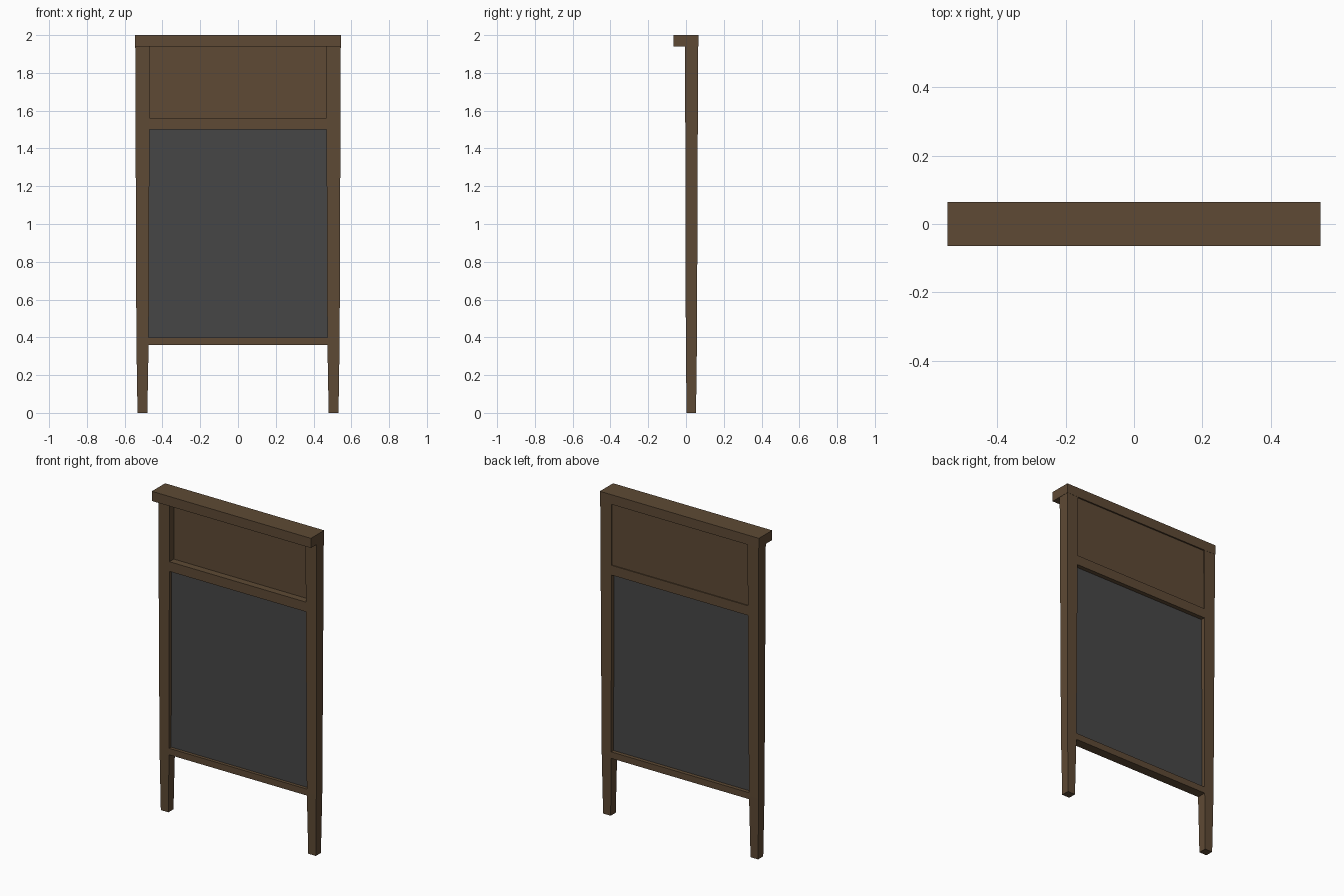
import bpy
import bmesh

cube = bpy.data.objects.get("Cube")
if cube:
    bpy.data.objects.remove(cube, do_unlink=True)


def material(name, rgb):
    m = bpy.data.materials.new(name)
    m.use_nodes = True
    m.diffuse_color = (*rgb, 1)
    m.node_tree.nodes["Principled BSDF"].inputs["Base Color"].default_value = (*rgb, 1)
    return m


wood = material("brown wood", (0.112, 0.068, 0.035))
slate = material("dark grey metal", (0.062, 0.062, 0.062))


def loft(name, sections, mat):
    """Solid through rectangles (z, x0, x1, y0, y1), listed bottom to top."""
    bm = bmesh.new()
    rings = [[bm.verts.new(p) for p in ((x0, y0, z), (x1, y0, z), (x1, y1, z), (x0, y1, z))]
             for z, x0, x1, y0, y1 in sections]
    bm.faces.new(rings[0][::-1])
    bm.faces.new(rings[-1])
    for low, high in zip(rings, rings[1:]):
        for i in range(4):
            j = (i + 1) % 4
            bm.faces.new((low[i], low[j], high[j], high[i]))
    bmesh.ops.recalc_face_normals(bm, faces=bm.faces)
    mesh = bpy.data.meshes.new(name)
    bm.to_mesh(mesh)
    bm.free()
    mesh.materials.append(mat)
    obj = bpy.data.objects.new(name, mesh)
    bpy.context.collection.objects.link(obj)
    return obj


def board(name, half_width, y0, y1, z0, z1, mat):
    return loft(name, [(z, -half_width, half_width, y0, y1) for z in (z0, z1)], mat)


# Tapered side posts that run down into the feet
for side, label in ((1, "left"), (-1, "right")):
    sections = [(0, 0.48, 0.532, 0.003, 0.053),
                (0.38, 0.473, 0.538, -0.001, 0.058),
                (1.94, 0.467, 0.544, -0.005, 0.064)]
    loft(label + "_post",
         [(z, *sorted((side * a, side * b)), y0, y1) for z, a, b, y0, y1 in sections], wood)

# Top cap overhanging the front
board("top_cap", 0.546, -0.065, 0.065, 1.94, 2.0, wood)

# Rails between the posts
board("middle_rail", 0.47, -0.003, 0.062, 1.5, 1.56, wood)
board("bottom_rail", 0.474, 0.0, 0.058, 0.36, 0.4, wood)

# Recessed upper panel and rubbing plate
board("upper_panel", 0.47, 0.04, 0.056, 1.56, 1.94, wood)
board("rubbing_plate", 0.474, 0.02, 0.035, 0.4, 1.5, slate)
